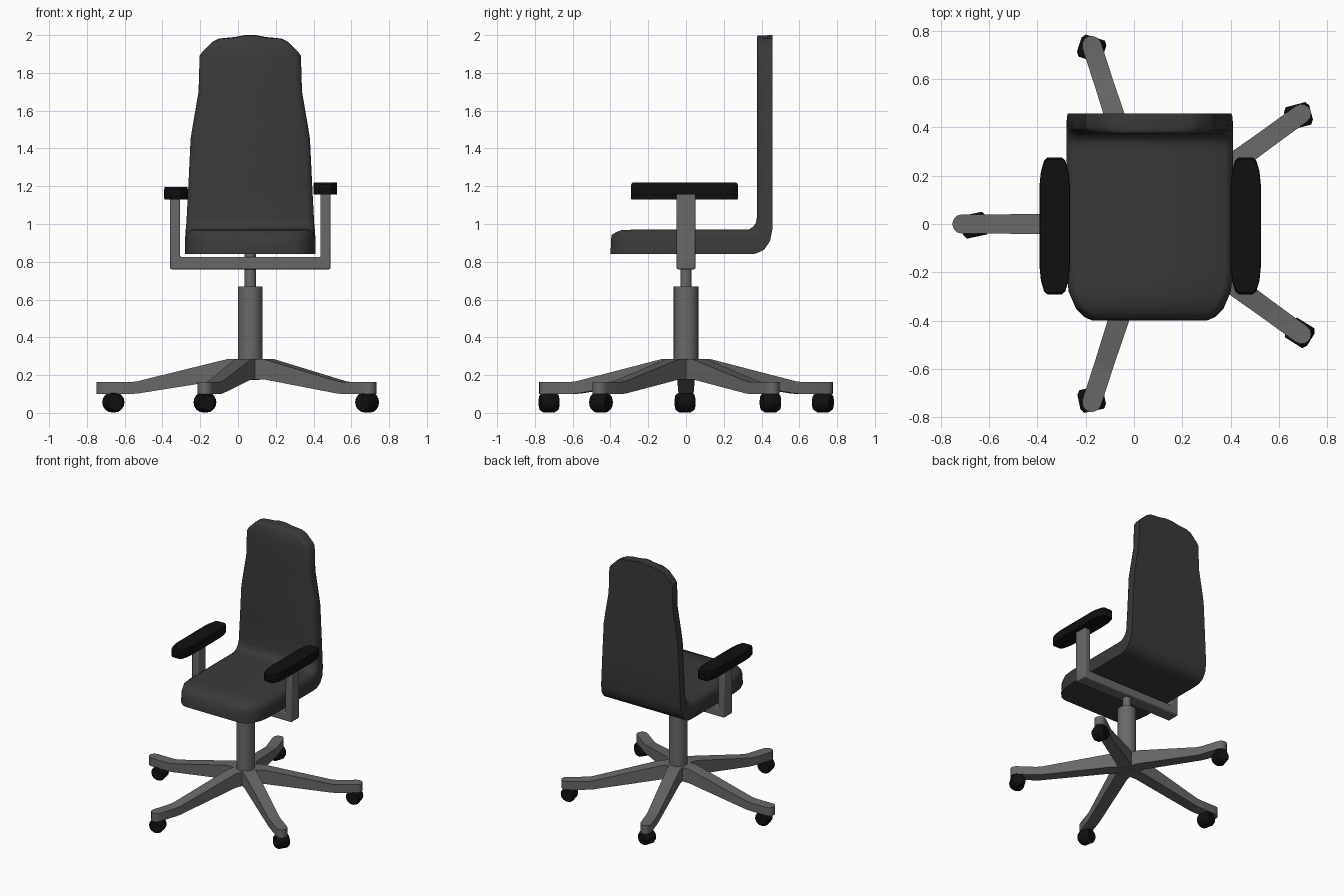
import bpy, bmesh, math
from mathutils import Matrix, Vector

if "Cube" in bpy.data.objects:
    bpy.data.objects.remove(bpy.data.objects["Cube"])

CX = 0.065  # column axis


def material(name, v):
    m = bpy.data.materials.new(name)
    m.diffuse_color = (v, v, v, 1)
    m.use_nodes = True
    m.node_tree.nodes["Principled BSDF"].inputs["Base Color"].default_value = m.diffuse_color
    return m


METAL = material("grey_metal", 0.14)
FABRIC = material("dark_fabric", 0.042)
BLACK = material("black_plastic", 0.005)


def finish(bm, name, mat, bevel=0, angle=35):
    bmesh.ops.recalc_face_normals(bm, faces=bm.faces)
    me = bpy.data.meshes.new(name)
    bm.to_mesh(me)
    bm.free()
    me.materials.append(mat)
    ob = bpy.data.objects.new(name, me)
    bpy.context.collection.objects.link(ob)
    if bevel:
        mod = ob.modifiers.new("bevel", 'BEVEL')
        mod.width, mod.segments = bevel, 2
        mod.limit_method, mod.angle_limit = 'ANGLE', math.radians(40)
    bpy.ops.object.select_all(action='DESELECT')
    ob.select_set(True)
    bpy.context.view_layer.objects.active = ob
    bpy.ops.object.shade_smooth_by_angle(angle=math.radians(angle))
    return ob


def loft(name, rings, mat, matrix=Matrix(), bevel=0, angle=35):
    """Skin a row of equal-sized closed rings and cap both ends."""
    bm = bmesh.new()
    vs = [[bm.verts.new(matrix @ Vector(p)) for p in r] for r in rings]
    n = len(vs[0])
    for a, b in zip(vs, vs[1:]):
        for i in range(n):
            j = (i + 1) % n
            bm.faces.new((a[i], a[j], b[j], b[i]))
    bm.faces.new(vs[0])
    bm.faces.new(vs[-1])
    return finish(bm, name, mat, bevel, angle)


def cylinder(name, r, z0, z1, mat, x=CX, y=0):
    bm = bmesh.new()
    bmesh.ops.create_cone(bm, cap_ends=True, segments=24, radius1=r, radius2=r, depth=z1 - z0,
                          matrix=Matrix.Translation((x, y, (z0 + z1) / 2)))
    return finish(bm, name, mat)


# Seat and back in one shell: outer (y, z), inner (y, z), half width
shell = [
    ((-0.40, 0.84), (-0.395, 0.94), 0.235),
    ((-0.385, 0.84), (-0.37, 0.957), 0.27),
    ((-0.35, 0.84), (-0.34, 0.968), 0.305),
    ((-0.28, 0.84), (-0.28, 0.97), 0.335),
    ((-0.20, 0.84), (-0.20, 0.97), 0.345),
    ((0.33, 0.84), (0.30, 0.97), 0.345),
    ((0.37, 0.843), (0.335, 0.972), 0.345),
    ((0.415, 0.865), (0.355, 0.985), 0.344),
    ((0.445, 0.91), (0.37, 1.005), 0.342),
    ((0.457, 0.97), (0.375, 1.035), 0.338),
    ((0.457, 1.20), (0.375, 1.20), 0.328),
    ((0.457, 1.45), (0.375, 1.45), 0.316),
    ((0.457, 1.52), (0.375, 1.52), 0.305),
    ((0.457, 1.70), (0.375, 1.70), 0.274),
    ((0.457, 1.89), (0.375, 1.89), 0.268),
    ((0.457, 1.91), (0.375, 1.91), 0.255),
    ((0.457, 1.965), (0.375, 1.965), 0.20),
    ((0.457, 1.982), (0.375, 1.98), 0.165),
    ((0.457, 1.99), (0.375, 1.988), 0.08),
    ((0.457, 2.00), (0.38, 1.998), 0.03),
]
rings = []
for (oy, oz), (iy, iz), w in shell:
    half = [(w, 0.0), (w, 0.62), (w - 0.008, 0.85), (w - min(0.035, w / 2), 1.0)]
    half += [(-x, t) for x, t in reversed(half)]
    rings.append([(CX + x, oy + (iy - oy) * t, oz + (iz - oz) * t) for x, t in half])
loft("seat_and_back", rings, FABRIC, angle=50)

# Column
cylinder("column", 0.065, 0.19, 0.67, METAL)
cylinder("gas_lift", 0.03, 0.66, 0.85, METAL)

# U-shaped arm bracket, right upright slightly taller
outline = [(-0.36, 1.14), (-0.36, 0.76), (0.49, 0.76), (0.49, 1.165),
           (0.437, 1.165), (0.437, 0.825), (-0.307, 0.825), (-0.307, 1.14)]
loft("arm_bracket", [[(x, y, z) for x, z in outline] for y in (-0.05, 0.05)], METAL, bevel=0.008)

# Arm pads: long rounded outline with softened top edge
corner = [(0.0625, 0.17), (0.057, 0.225), (0.044, 0.27), (0.03, 0.283)]
pad = corner + [(-x, y) for x, y in reversed(corner)]
pad += [(-x, -y) for x, y in pad]
for side, x, z in (("left", -0.328, 1.13), ("right", 0.462, 1.155)):
    loft(side + "_arm_pad",
         [[(x + a * s, b * s - 0.008, z + h) for a, b in pad]
          for h, s in ((0, 0.99), (0.006, 1), (0.053, 1), (0.065, 0.97))], BLACK)

# Five legs: radius, half width, bottom z, top z
leg = [(0.0, 0.05, 0.175, 0.285), (0.06, 0.05, 0.178, 0.285), (0.12, 0.047, 0.178, 0.285),
       (0.60, 0.04, 0.102, 0.167), (0.64, 0.04, 0.10, 0.163), (0.775, 0.04, 0.10, 0.163),
       (0.795, 0.035, 0.10, 0.163), (0.808, 0.023, 0.10, 0.163), (0.815, 0.008, 0.10, 0.163)]
for i in range(5):
    m = Matrix.Translation((CX, 0, 0)) @ Matrix.Rotation(math.radians(36 + 72 * i), 4, 'Z')
    loft(f"leg_{i + 1}", [[(r, -w, b), (r, w, b), (r, w, t), (r, -w, t)] for r, w, b, t in leg],
         METAL, m, angle=30)

# Casters: barrel wheels below the leg ends; x, y, turn
wheel = [(-0.048, 0.042), (-0.03, 0.054), (0.03, 0.054), (0.048, 0.042)]
for i, (x, y, turn) in enumerate([(0.68, 0.447, 15), (-0.175, 0.725, -18), (-0.66, -0.005, 12),
                                  (-0.175, -0.725, 12), (0.685, -0.45, -32)]):
    m = Matrix.Translation((x, y, 0.056)) @ Matrix.Rotation(math.radians(turn), 4, 'Z')
    loft(f"caster_{i + 1}",
         [[(r * math.cos(k * math.tau / 16), w, r * math.sin(k * math.tau / 16)) for k in range(16)]
          for w, r in wheel], BLACK, m)
    cylinder(f"caster_stem_{i + 1}", 0.025, 0.06, 0.12, BLACK, x, y)
